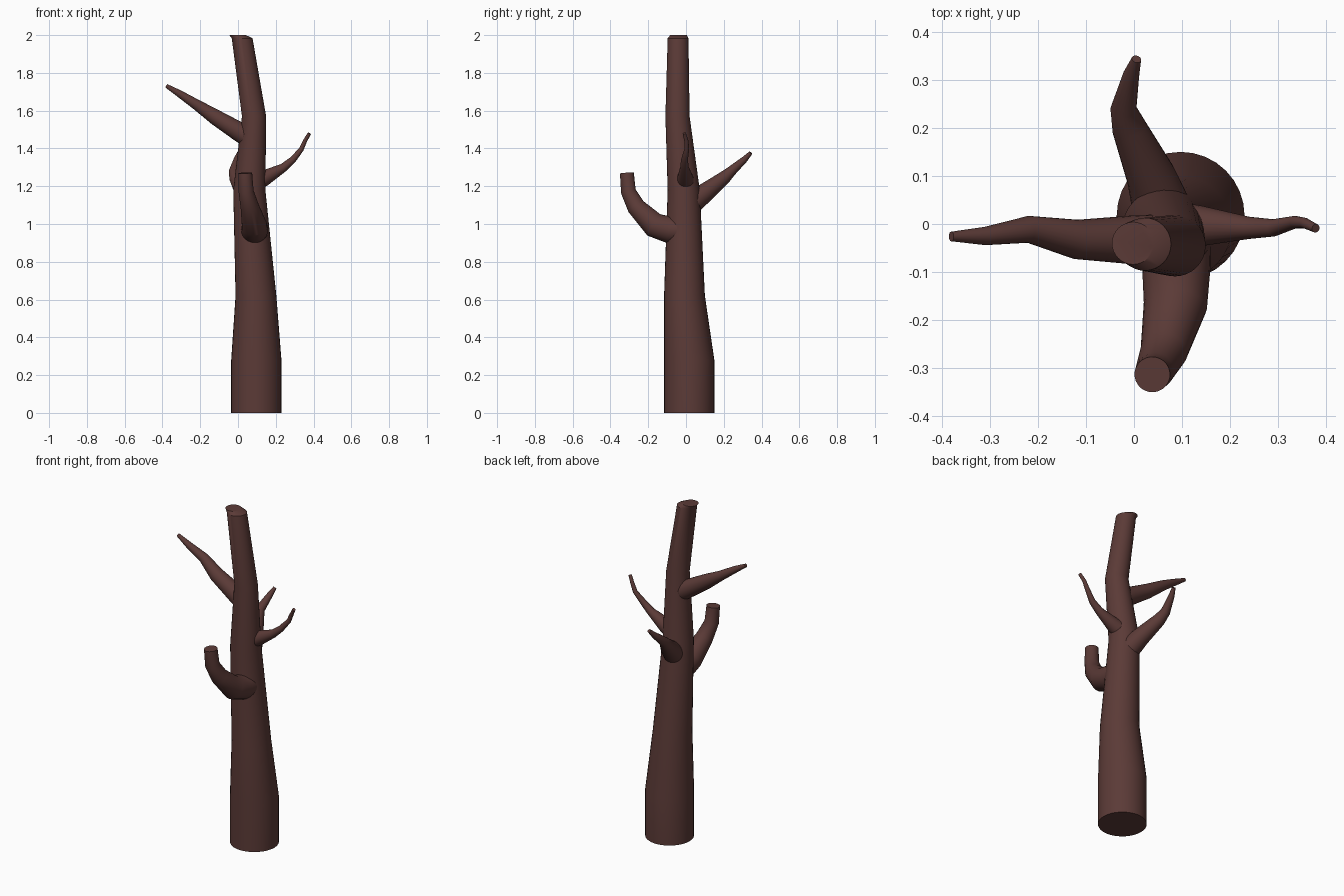
import bpy, bmesh, math
from mathutils import Vector

bark = bpy.data.materials.new("bark")
bark.diffuse_color = (0.105, 0.043, 0.038, 1)


def limb(name, pts, level=False, sides=32):
    """Tapered capped tube through (x, y, z, radius) points."""
    pos = [Vector(p[:3]) for p in pts]
    n = len(pts)
    bm = bmesh.new()
    rings = []
    tangent, side = Vector((0, 0, 1)), Vector((1, 0, 0))
    for i, p in enumerate(pos):
        if not level:
            d = Vector((0, 0, 0))
            if i > 0:
                d += (p - pos[i - 1]).normalized()
            if i < n - 1:
                d += (pos[i + 1] - p).normalized()
            d.normalize()
            side = tangent.rotation_difference(d) @ side
            tangent = d
        other = tangent.cross(side)
        ring = []
        for k in range(sides):
            a = math.tau * k / sides
            ring.append(bm.verts.new(p + (side * math.cos(a) + other * math.sin(a)) * pts[i][3]))
        rings.append(ring)
    for a, b in zip(rings, rings[1:]):
        for k in range(sides):
            j = (k + 1) % sides
            bm.faces.new((a[k], a[j], b[j], b[k]))
    bm.faces.new(rings[0][::-1])
    bm.faces.new(rings[-1])
    me = bpy.data.meshes.new(name)
    bm.to_mesh(me)
    bm.free()
    me.materials.append(bark)
    ob = bpy.data.objects.new(name, me)
    bpy.context.collection.objects.link(ob)
    bpy.ops.object.select_all(action='DESELECT')
    ob.select_set(True)
    bpy.context.view_layer.objects.active = ob
    bpy.ops.object.shade_smooth_by_angle(angle=math.radians(30))
    return ob


# Trunk, with a slightly shifted broken top
limb("trunk", [
    (0.097, 0.017, 0.0, 0.133), (0.097, 0.017, 0.28, 0.133),
    (0.095, -0.008, 0.62, 0.108), (0.060, -0.012, 1.18, 0.085),
    (0.085, -0.045, 1.57, 0.064), (0.022, -0.042, 1.983, 0.055),
    (-0.002, -0.040, 2.0, 0.044)], level=True)

# Long upper branch to the left
limb("left_branch", [
    (0.07, -0.035, 1.45, 0.056), (0.0, -0.033, 1.492, 0.051),
    (-0.12, -0.032, 1.566, 0.041), (-0.22, -0.011, 1.632, 0.028),
    (-0.31, -0.025, 1.690, 0.019), (-0.38, -0.026, 1.732, 0.010)], sides=24)

# Crooked branch to the right
limb("right_branch", [
    (0.08, -0.004, 1.22, 0.052), (0.14, -0.004, 1.243, 0.042),
    (0.24, -0.008, 1.298, 0.023), (0.29, -0.008, 1.340, 0.018),
    (0.335, 0.004, 1.395, 0.013), (0.355, 0.002, 1.440, 0.011),
    (0.378, -0.009, 1.480, 0.009)], sides=24)

# Branch to the back
limb("back_branch", [
    (0.055, 0.04, 1.12, 0.060), (0.035, 0.10, 1.165, 0.051),
    (-0.010, 0.20, 1.243, 0.036), (-0.022, 0.24, 1.280, 0.027),
    (-0.006, 0.31, 1.342, 0.017), (0.005, 0.343, 1.377, 0.010)], sides=24)

# Thick sawn-off stub that bends up at the front
limb("front_branch", [
    (0.088, -0.03, 0.965, 0.072), (0.088, -0.09, 0.970, 0.071),
    (0.086, -0.17, 0.995, 0.066), (0.062, -0.265, 1.092, 0.049),
    (0.043, -0.305, 1.172, 0.040), (0.038, -0.313, 1.27, 0.037)], sides=24)
